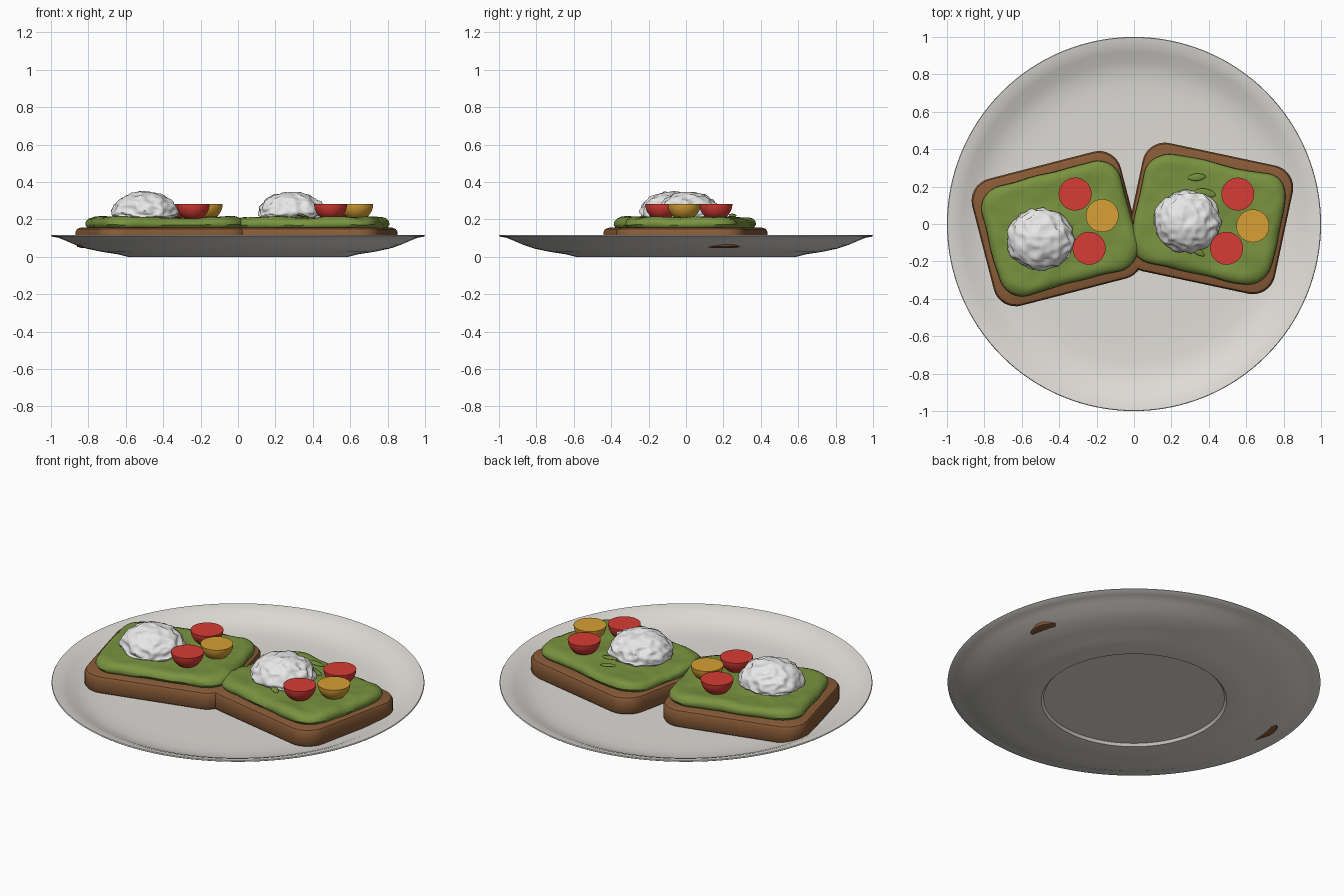
import bpy, bmesh, math, random
from mathutils import Vector, Matrix, noise

cube = bpy.data.objects.get("Cube")
if cube:
    bpy.data.objects.remove(cube, do_unlink=True)
random.seed(4)


def material(name, color):
    m = bpy.data.materials.new(name)
    m.use_nodes = True
    m.diffuse_color = (*color, 1)
    bsdf = m.node_tree.nodes["Principled BSDF"]
    bsdf.inputs["Base Color"].default_value = (*color, 1)
    bsdf.inputs["Roughness"].default_value = 0.6
    return m


CERAMIC = material("warm white ceramic", (0.74, 0.72, 0.68))
CRUST = material("toasted brown", (0.25, 0.105, 0.038))
GREEN = material("avocado green", (0.19, 0.29, 0.05))
EGG = material("egg white", (0.86, 0.86, 0.86))
RED = material("tomato red", (0.68, 0.045, 0.035))
YELLOW = material("tomato yellow", (0.68, 0.35, 0.035))


def finish(name, bm, mat, place=Matrix(), angle=40):
    bmesh.ops.recalc_face_normals(bm, faces=bm.faces)
    mesh = bpy.data.meshes.new(name)
    bm.to_mesh(mesh)
    bm.free()
    mesh.materials.append(mat)
    obj = bpy.data.objects.new(name, mesh)
    bpy.context.collection.objects.link(obj)
    obj.matrix_world = place
    bpy.ops.object.select_all(action='DESELECT')
    obj.select_set(True)
    bpy.context.view_layer.objects.active = obj
    bpy.ops.object.shade_smooth_by_angle(angle=math.radians(angle))
    return obj


def loft(rings):
    """Skin a list of closed point rings and cap both ends."""
    bm = bmesh.new()
    loops = [[bm.verts.new(p) for p in ring] for ring in rings]
    n = len(loops[0])
    for a, b in zip(loops, loops[1:]):
        for i in range(n):
            j = (i + 1) % n
            bm.faces.new((a[i], a[j], b[j], b[i]))
    bm.faces.new(loops[0])
    bm.faces.new(loops[-1])
    return bm


def lathe(profile, steps):
    turn = [math.tau * i / steps for i in range(steps)]
    return loft([[(r * math.cos(t), r * math.sin(t), z) for t in turn] for r, z in profile])


def rounded_slab(w, h, radius, profile, steps=8):
    """Rounded rectangle lofted through (inset, height) steps."""
    outline = []
    for k in range(4):
        sx, sy = ((1, 1), (-1, 1), (-1, -1), (1, -1))[k]
        c = Vector((sx * (w / 2 - radius), sy * (h / 2 - radius)))
        arc = [c + radius * Vector((math.cos(t), math.sin(t)))
               for t in [(k + i / steps) * math.pi / 2 for i in range(steps + 1)]]
        outline += arc
        # straight run to the next corner
        d = Vector(((-1, 0), (0, -1), (1, 0), (0, 1))[k])
        run = (w if k % 2 == 0 else h) - 2 * radius
        outline += [arc[-1] + d * run * i / 12 for i in range(1, 12)]
    return loft([[(p.x * (1 - 2 * d / w), p.y * (1 - 2 * d / h), z) for p in outline]
                 for d, z in profile])


# Plate with a recessed foot and a raised thin rim
plate = [(0.01, 0.014), (0.485, 0.014), (0.497, 0.0), (0.59, 0.0), (0.64, 0.013), (0.73, 0.027),
         (0.81, 0.044), (0.87, 0.064), (0.92, 0.086), (0.96, 0.102), (0.995, 0.108),
         (1.0, 0.112), (0.997, 0.117), (0.96, 0.111), (0.92, 0.096), (0.87, 0.072),
         (0.81, 0.054), (0.74, 0.046), (0.65, 0.043), (0.01, 0.042)]
finish("plate", lathe(plate, 128), CERAMIC)


def toast(side, spot):
    place = Matrix.Translation((*spot, 0)) @ Matrix.Rotation(math.radians(side[1]), 4, 'Z')
    bread = [(0.025, 0.048), (0.007, 0.054), (0, 0.068), (0, 0.135), (0.007, 0.149), (0.025, 0.156)]
    finish(side[0] + "_bread", rounded_slab(0.82, 0.70, 0.12, bread), CRUST, place)


def avocado(side, spot):
    place = Matrix.Translation((*spot, 0)) @ Matrix.Rotation(math.radians(side[1]), 4, 'Z')
    spread = [(0.03, 0.145), (0.008, 0.157), (0, 0.172), (0.003, 0.188), (0.014, 0.201),
              (0.034, 0.209)] + [(0.05 + 0.25 * i / 14, 0.211) for i in range(15)]
    bm = rounded_slab(0.77, 0.60, 0.13, spread)
    # uneven mashed surface
    for v in bm.verts:
        q = Vector((v.co.x * 6, v.co.y * 6, spot[0] * 9))
        amount = noise.noise(q) * 0.012 + noise.noise(q * 2.7) * 0.006
        v.co.z += amount if v.co.z > 0.18 else amount * 0.4
        v.co.x += noise.noise(q + Vector((5, 0, 0))) * 0.012
        v.co.y += noise.noise(q + Vector((0, 7, 0))) * 0.012
    finish(side[0] + "_avocado_spread", bm, GREEN, place)


def egg(side, spot):
    bm = bmesh.new()
    bmesh.ops.create_icosphere(bm, subdivisions=5, radius=1)
    seed = Vector((spot[0] * 20, 3, 1))
    for v in bm.verts:
        n = v.co.copy()
        # folds run down from the crown, with a ragged hem
        turn = math.atan2(n.y, n.x)
        fold = 1 - abs(math.sin(turn * 3.5 + 2.2 * noise.noise(n * 1.5 + seed)))
        ridge = abs(noise.noise(n * 2.6 + seed))
        flat = math.hypot(n.x, n.y)
        k = 1.0 + (0.05 * fold - 0.03) * flat + 0.16 * (0.2 - ridge) + 0.04 * noise.noise(n * 5 + seed)
        high = 0.118 if n.z > 0 else 0.055
        v.co = Vector((n.x * 0.178 * k, n.y * 0.166 * k, n.z * high * k))
    finish(side[0] + "_poached_egg", bm, EGG, Matrix.Translation((*spot, 0.23)), 60)


def tomato(name, spot, mat):
    # halved, cut face up
    r = 0.088
    bowl = [(r * math.sin(a), 0.282 - r * math.cos(a))
            for a in [math.radians(1 + 89 * i / 12) for i in range(13)]]
    finish(name, lathe(bowl, 40), mat, Matrix.Translation((*spot, 0)))


def leaf(name, spot, turn, size):
    # thin loose flake of avocado
    bm = bmesh.new()
    bmesh.ops.create_uvsphere(bm, u_segments=20, v_segments=8, radius=1)
    for v in bm.verts:
        v.co = Vector((v.co.x * size, v.co.y * size * 0.4 * (1 - 0.3 * v.co.x ** 2), v.co.z * 0.006))
    place = Matrix.Translation((*spot, 0.222)) @ Matrix.Rotation(math.radians(turn), 4, 'Z')
    finish(name, bm, GREEN, place @ Matrix.Rotation(math.radians(8), 4, 'Y'))


# Two slices, angled toward each other
RIGHT, LEFT = ("right", 14.5), ("left", -12)
toast(RIGHT, (-0.41, -0.025))
toast(LEFT, (0.40, 0.03))
avocado(RIGHT, (-0.395, -0.022))
avocado(LEFT, (0.40, 0.025))
egg(RIGHT, (-0.50, -0.08))
egg(LEFT, (0.285, 0.015))

for side, back, middle, front in (("right", (-0.315, 0.16), (-0.17, 0.045), (-0.24, -0.13)),
                                  ("left", (0.555, 0.16), (0.635, -0.01), (0.495, -0.13))):
    tomato(side + "_back_tomato", back, RED)
    tomato(side + "_middle_tomato", middle, YELLOW)
    tomato(side + "_front_tomato", front, RED)

leaf("avocado_flake_back", (0.335, 0.25), 5, 0.05)
leaf("avocado_flake_middle", (0.38, 0.165), -10, 0.06)
leaf("avocado_flake_front", (0.34, -0.145), -35, 0.045)
